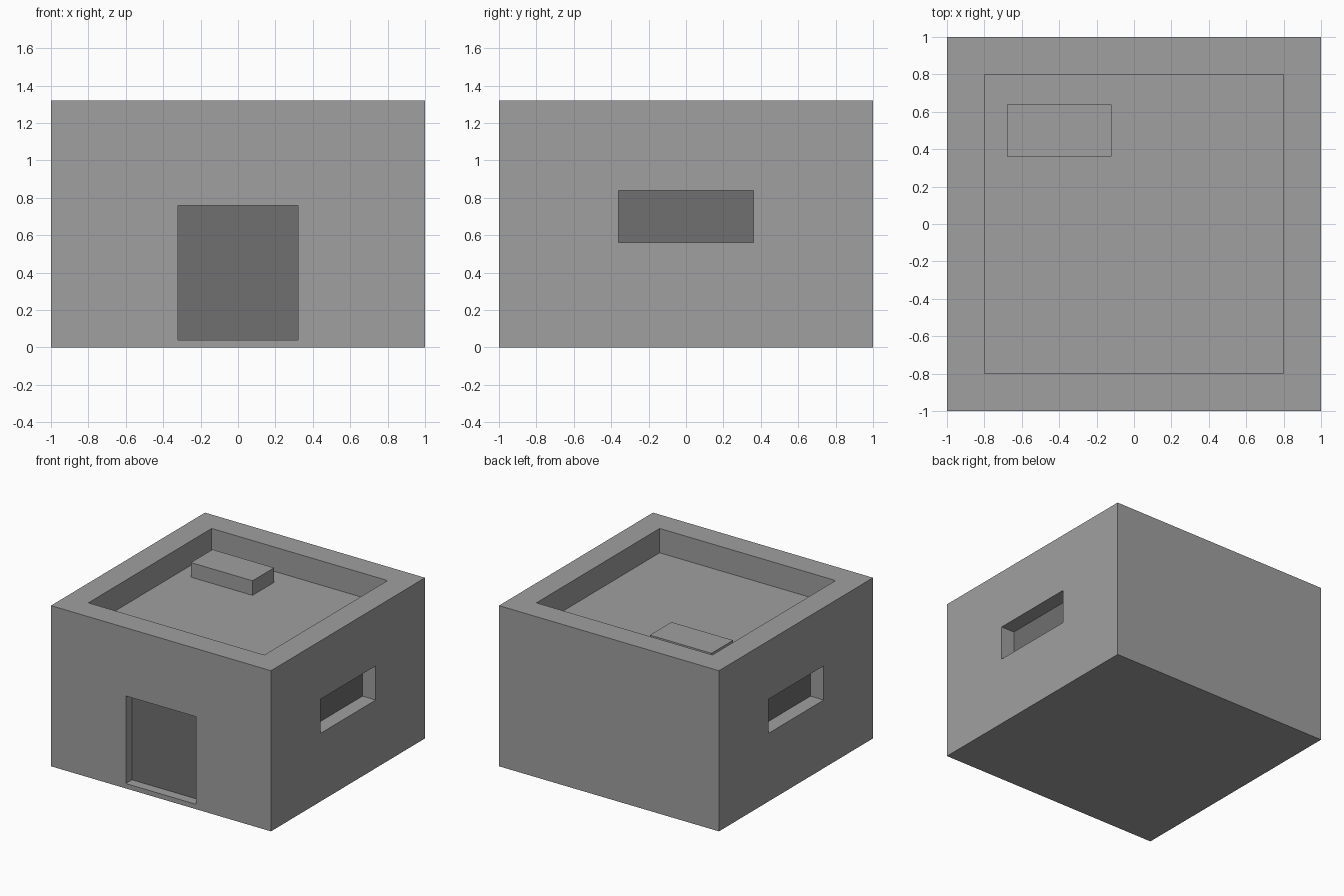
import bpy, bmesh
from mathutils import Vector

cube = bpy.data.objects.get("Cube")
if cube:
    bpy.data.objects.remove(cube, do_unlink=True)


def make_material(name, value):
    mat = bpy.data.materials.new(name)
    mat.use_nodes = True
    colour = (value, value, value, 1.0)
    mat.diffuse_color = colour
    mat.node_tree.nodes["Principled BSDF"].inputs["Base Color"].default_value = colour
    return mat


wall_grey = make_material("wall grey", 0.35)
dark_grey = make_material("dark grey", 0.16)


def box_mesh(lo, hi):
    """Box between two corners, as a bmesh."""
    bm = bmesh.new()
    bmesh.ops.create_cube(bm, size=1.0)
    lo, hi = Vector(lo), Vector(hi)
    for v in bm.verts:
        v.co = Vector([hi[i] if v.co[i] > 0 else lo[i] for i in range(3)])
    bm.normal_update()
    return bm


def recess(bm, normal, lo, hi, depth, material):
    """Sink a rectangular pocket into the box side that faces along normal.
    lo and hi are the pocket's corners on the two axes across that side."""
    normal = Vector(normal)
    face = max(bm.faces, key=lambda f: (round(f.normal.dot(normal), 3),
                                        f.calc_center_median().dot(normal)))
    axis = max(range(3), key=lambda i: abs(normal[i]))
    across = [i for i in range(3) if i != axis]
    # First inset cuts the opening, the second becomes the pocket's floor
    for sink in (0.0, depth):
        bmesh.ops.inset_individual(bm, faces=[face], thickness=0.01, depth=0.0)
        centre = face.calc_center_median()
        for v in face.verts:
            for k, i in enumerate(across):
                v.co[i] = hi[k] if v.co[i] > centre[i] else lo[k]
            v.co -= normal * sink
    face.material_index = material
    bm.normal_update()


def add_object(name, bm):
    mesh = bpy.data.meshes.new(name)
    bm.to_mesh(mesh)
    bm.free()
    mesh.materials.append(wall_grey)
    mesh.materials.append(dark_grey)
    obj = bpy.data.objects.new(name, mesh)
    bpy.context.collection.objects.link(obj)
    return obj


# Building shell: sunken roof, doorway and a window slot on each side
shell = box_mesh((-1, -1, 0), (1, 1, 1.32))
recess(shell, (0, 0, 1), (-0.8, -0.8), (0.8, 0.8), 0.2, 0)
recess(shell, (0, -1, 0), (-0.32, 0.04), (0.32, 0.76), 0.08, 1)
for side in (-1, 1):
    recess(shell, (side, 0, 0), (-0.36, 0.56), (0.36, 0.84), 0.12, 1)
add_object("building_shell", shell)

# Low box on the roof
add_object("roof_box", box_mesh((-0.68, 0.36, 1.12), (-0.12, 0.64, 1.24)))
